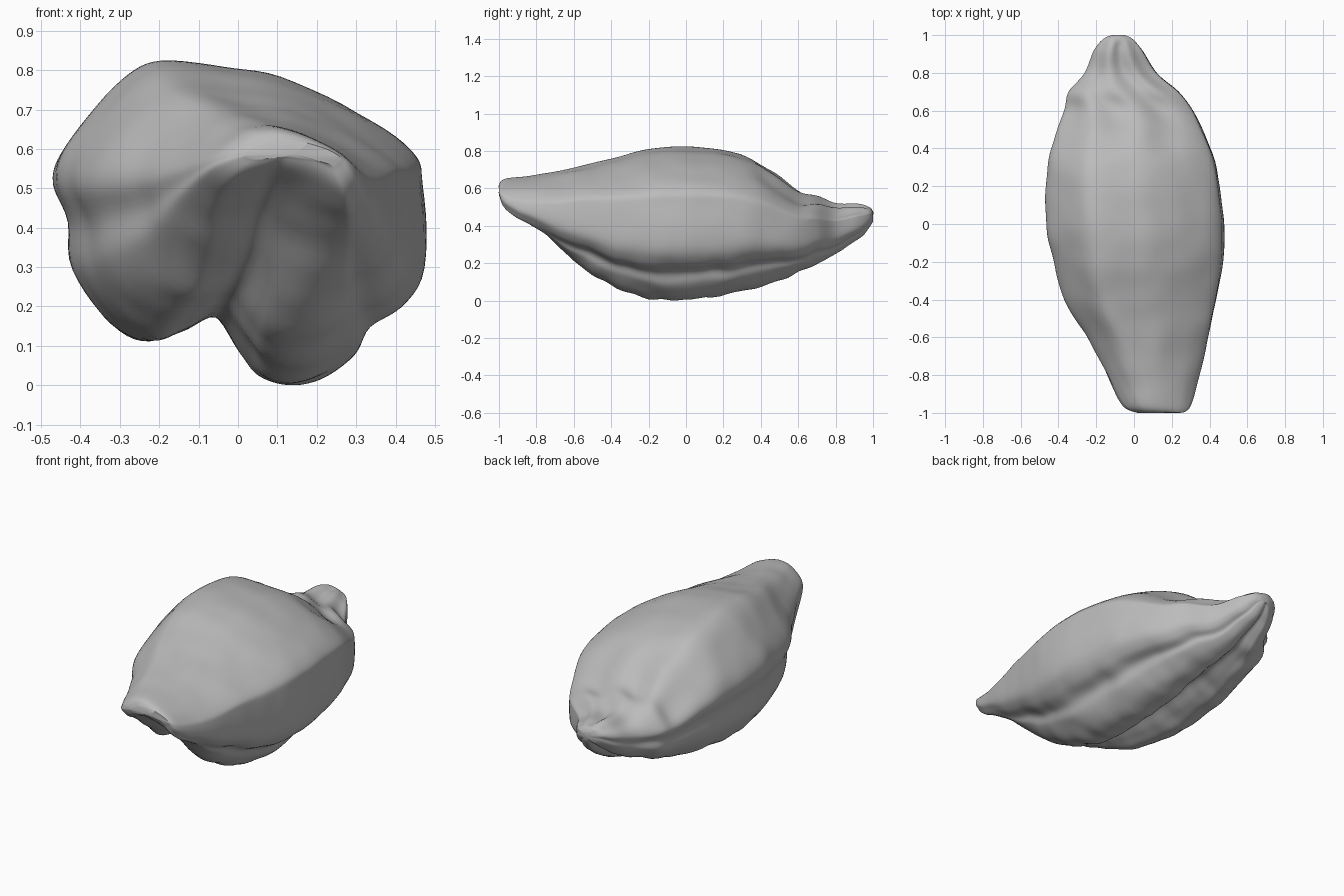
import bpy
import bmesh
import math
from mathutils import Vector, noise

cube = bpy.data.objects.get("Cube")
if cube:
    bpy.data.objects.remove(cube, do_unlink=True)

# Cross-section at the belly, in percent of its box, counter-clockwise from the crest
BELLY = [(29, 100), (20, 96), (10, 84), (2, 72), (0, 62), (4, 50), (5, 35), (14, 20),
         (24, 13), (33, 16), (43, 21), (50, 10), (55, 3), (63, 0), (72, 2), (81, 10),
         (85, 18), (94, 24), (100, 36), (100, 62), (97, 72), (82, 84), (61, 95), (45, 98)]
# Arched lip at the front tip, matched point by point
LIP = [(43, 100), (28, 96), (18, 85), (10, 72), (4, 60), (1, 50), (0, 40), (8, 28),
       (15, 26), (28, 32), (42, 40), (52, 35), (60, 30), (68, 24), (76, 17), (86, 5),
       (92, 0), (96, 8), (100, 18), (100, 32), (97, 45), (86, 66), (70, 84), (56, 95)]
# Box of the section along the length: y, left x, right x, bottom, top
STATIONS = [(-1, .02, .26, .55, .62), (-.96, -.06, .3, .48, .65), (-.8, -.15, .345, .36, .67),
            (-.6, -.25, .39, .2, .705), (-.4, -.37, .43, .08, .755), (-.2, -.425, .465, .01, .805),
            (0, -.465, .47, 0, .82), (.28, -.46, .435, .04, .785), (.45, -.42, .38, .095, .7),
            (.6, -.37, .31, .15, .59), (.7, -.345, .235, .2, .56), (.8, -.26, .12, .25, .515),
            (.92, -.21, .04, .33, .51), (.98, -.16, -.01, .39, .495), (1, -.11, -.05, .42, .47)]


def spline(points, steps, closed):
    """Sample a smooth curve that passes through the points."""
    pts = [Vector(p) for p in points]
    n = len(pts)
    pick = (lambda i: pts[i % n]) if closed else (lambda i: pts[min(max(i, 0), n - 1)])
    result = []
    for i in range(n if closed else n - 1):
        a, b, c, d = (pick(i + k) for k in (-1, 0, 1, 2))
        for s in range(steps):
            t = s / steps
            result.append(b + (c - a) * (t / 2) + (a * 2 - b * 5 + c * 4 - d) * (t * t / 2)
                          + (b * 3 - a - c * 3 + d) * (t ** 3 / 2))
    if not closed:
        result.append(pts[-1])
    return result


def ramp(value, start, end):
    t = min(max((value - start) / (end - start), 0), 1)
    return t * t * (3 - 2 * t)


belly = spline(BELLY, 5, True)
lip = spline(LIP, 5, True)
count = len(belly)

# Loft the husk from front lip to back knob
bm = bmesh.new()
rings = []
for y, left, right, low, high in spline(STATIONS, 8, False):
    to_lip = ramp(-y, .5, 1.05)
    to_knob = ramp(y, .25, .65) * (1 - ramp(y, .94, 1))
    ring = []
    for p, q in zip(belly, lip):
        u, v = p.lerp(q, to_lip) / 100
        x = left + (right - left) * u
        z = low + (high - low) * v
        # Folds running along the back slope and knob
        fold = math.sin(u * 17 + 2 * math.sin(y * 9)) * ramp(v, .6, .95)
        z += .014 * to_knob * (fold - .6) * min(1, (high - low) * 3)
        # Bumps on the lower lobes
        lumpy = 1 - ramp(v, .1, .45)
        z += .012 * lumpy * noise.noise(Vector((x * 6, y * 11, z * 6)))
        ring.append(bm.verts.new((x, y, z)))
    rings.append(ring)

for a, b in zip(rings, rings[1:]):
    for i in range(count):
        j = (i + 1) % count
        bm.faces.new((a[i], a[j], b[j], b[i]))

# Close both tips with a fan
for ring in (rings[0], rings[-1]):
    centre = sum((v.co for v in ring), Vector()) / count
    hub = bm.verts.new(centre)
    for i in range(count):
        bm.faces.new((ring[i], ring[(i + 1) % count], hub))
bmesh.ops.recalc_face_normals(bm, faces=bm.faces)

# Faint uneven surface
bm.normal_update()
for v in bm.verts:
    v.co += v.normal * .005 * noise.noise(v.co * 7)
base = min(v.co.z for v in bm.verts)
bmesh.ops.translate(bm, verts=bm.verts, vec=(0, 0, -base))

mesh = bpy.data.meshes.new("seed_husk")
bm.to_mesh(mesh)
bm.free()
husk = bpy.data.objects.new("seed_husk", mesh)
bpy.context.collection.objects.link(husk)

# Plain grey
grey = bpy.data.materials.new("stone_grey")
grey.use_nodes = True
colour = (.5, .5, .5, 1)
grey.diffuse_color = colour
grey.node_tree.nodes["Principled BSDF"].inputs["Base Color"].default_value = colour
mesh.materials.append(grey)

bpy.ops.object.select_all(action="DESELECT")
husk.select_set(True)
bpy.context.view_layer.objects.active = husk
bpy.ops.object.shade_smooth_by_angle(angle=math.radians(60))
